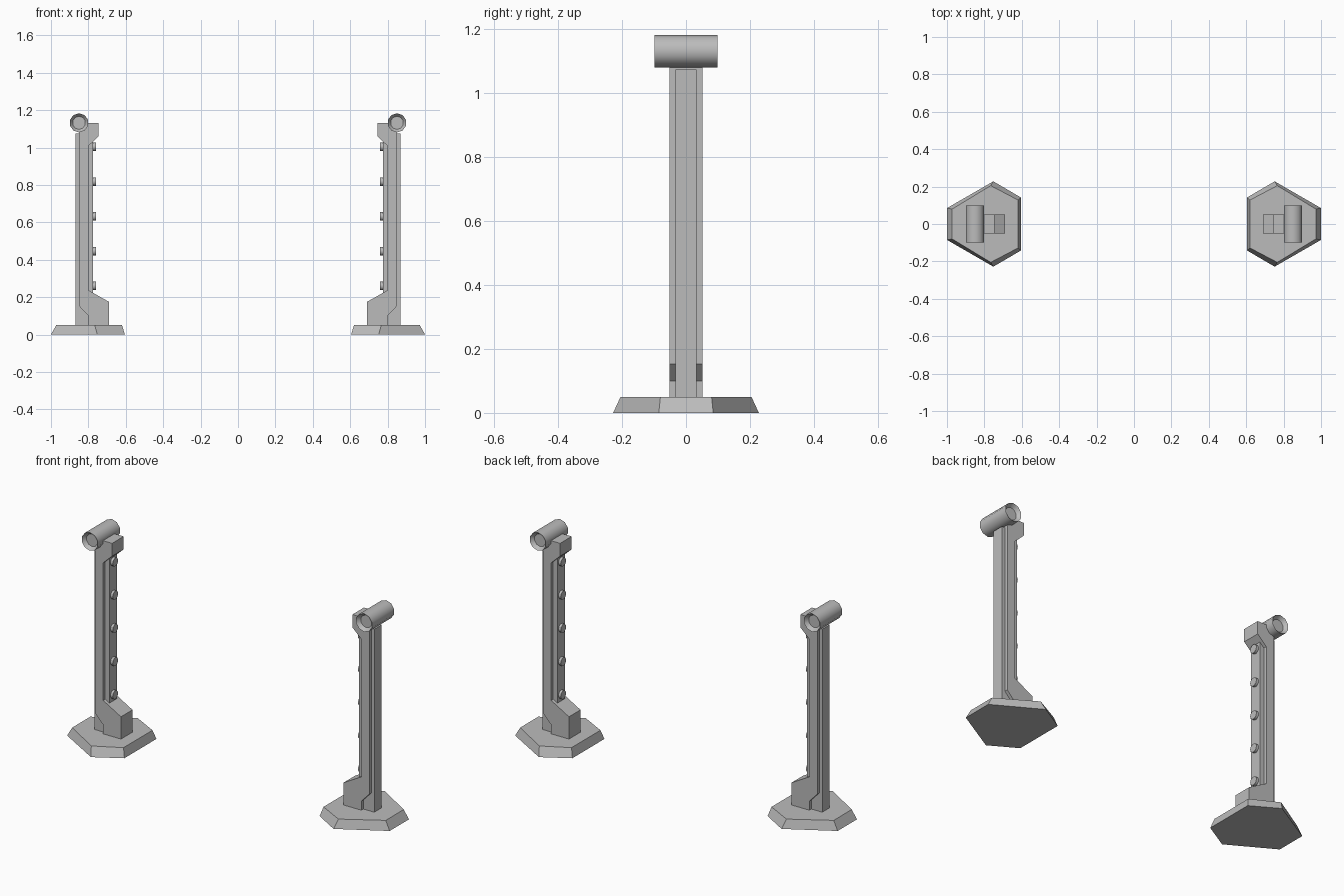
import bpy, bmesh, math
from mathutils import Matrix, Vector

cube = bpy.data.objects.get("Cube")
if cube:
    bpy.data.objects.remove(cube, do_unlink=True)

grey = bpy.data.materials.new("plain grey")
grey.use_nodes = True
COLOUR = (0.5, 0.5, 0.5, 1)
grey.diffuse_color = COLOUR
grey.node_tree.nodes["Principled BSDF"].inputs["Base Color"].default_value = COLOUR


def finish(name, bm, smooth=False):
    """Turn the mesh into an object and mirror it to the opposite post."""
    bmesh.ops.recalc_face_normals(bm, faces=bm.faces)
    mesh = bpy.data.meshes.new(name)
    bm.to_mesh(mesh)
    bm.free()
    mesh.materials.append(grey)
    ob = bpy.data.objects.new(name, mesh)
    bpy.context.collection.objects.link(ob)
    ob.modifiers.new("opposite post", "MIRROR").use_mirror_merge = False
    if smooth:
        bpy.ops.object.select_all(action="DESELECT")
        ob.select_set(True)
        bpy.context.view_layer.objects.active = ob
        bpy.ops.object.shade_smooth_by_angle(angle=math.radians(40))
    return ob


def loft(bm, lower, upper):
    """Closed solid between two outlines with the same point count."""
    a = [bm.verts.new(p) for p in lower]
    b = [bm.verts.new(p) for p in upper]
    bm.faces.new(a)
    bm.faces.new(b)
    for i in range(len(a)):
        j = (i + 1) % len(a)
        bm.faces.new((a[i], a[j], b[j], b[i]))


def hexagon(inner, apex, outer, z):
    """Irregular hexagon from its inner edge, apex and outer edge (x, half width)."""
    front = [inner, apex, outer]
    return ([(x, -y, z) for x, y in front] +
            [(x, y, z) for x, y in reversed(front)])


# Bevelled six-sided foot plate
bm = bmesh.new()
loft(bm, hexagon((0.605, 0.142), (0.752, 0.228), (1.0, 0.085), 0),
     hexagon((0.62, 0.128), (0.766, 0.205), (0.972, 0.08), 0.05))
finish("base_plate", bm)

# C-shaped bracket with a foot and a hooked head
profile = [(0.69, 0.05), (0.69, 0.175), (0.80, 0.237), (0.80, 1.008),
           (0.745, 1.06), (0.745, 1.132), (0.85, 1.132), (0.85, 0.153),
           (0.80, 0.1), (0.80, 0.05)]
bm = bmesh.new()
loft(bm, [(x, -0.051, z) for x, z in profile], [(x, 0.051, z) for x, z in profile])
finish("bracket", bm)

# Narrow core strip running through the bracket
bm = bmesh.new()
bmesh.ops.create_cube(bm, size=1, matrix=Matrix.Translation((0.821, 0, 0.5625)) @
                      Matrix.Diagonal((0.094, 0.066, 1.025, 1)))
finish("core_strip", bm)

# Row of round studs on the inner face
bm = bmesh.new()
for i in range(5):
    bmesh.ops.create_cone(bm, cap_ends=True, segments=10, radius1=0.024, radius2=0.024,
                          depth=0.03, matrix=Matrix.Translation((0.775, 0, 0.26 + i * 0.186)) @
                          Matrix.Rotation(math.pi / 2, 4, "Y"))
finish("studs", bm, True)

# Roller on top with dished ends
bm = bmesh.new()
bmesh.ops.create_cone(bm, cap_ends=True, segments=10, radius1=0.051, radius2=0.051, depth=0.197,
                      matrix=Matrix.Translation((0.85, 0, 1.132)) @
                      Matrix.Rotation(math.pi / 2, 4, "X"))
ends = [f for f in bm.faces if len(f.verts) == 10]
for end in ends:
    inward = -end.normal * 0.02
    bmesh.ops.inset_individual(bm, faces=[end], thickness=0.016)
    bmesh.ops.translate(bm, verts=end.verts, vec=inward)
finish("top_roller", bm, True)
